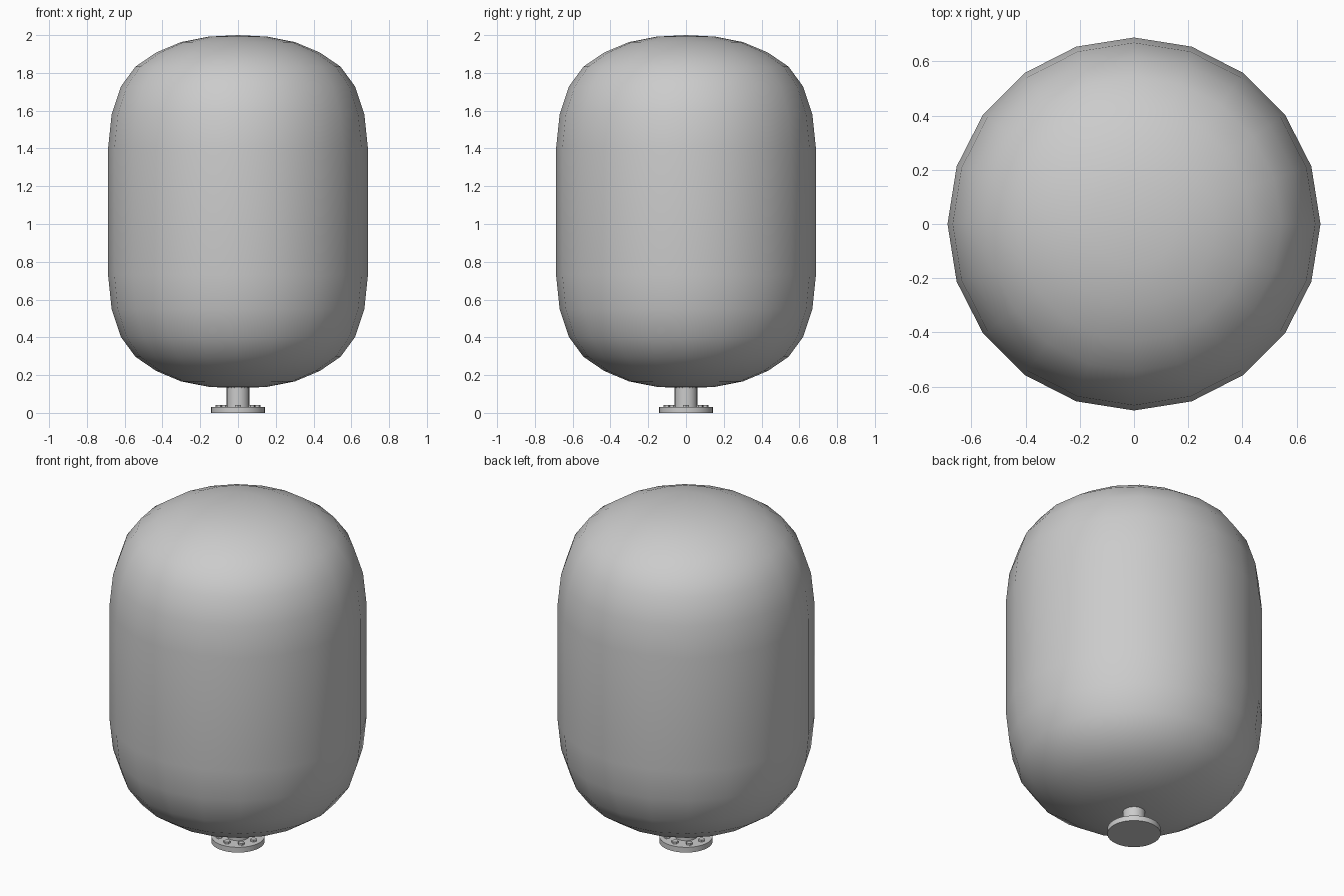
import bpy, math

if "Cube" in bpy.data.objects:
    bpy.data.objects.remove(bpy.data.objects["Cube"])


def lathe(name, profile, sides, angle=30):
    """Revolve (radius, z) points, bottom to top, around the z axis."""
    verts, rings, faces = [], [], []
    for r, z in profile:
        start = len(verts)
        if r == 0:
            verts.append((0, 0, z))
            rings.append([start] * sides)
        else:
            for i in range(sides):
                a = 2 * math.pi * i / sides
                verts.append((r * math.cos(a), r * math.sin(a), z))
            rings.append(list(range(start, start + sides)))
    for lo, hi in zip(rings, rings[1:]):
        for i in range(sides):
            j = (i + 1) % sides
            quad = [lo[i], lo[j], hi[j], hi[i]]
            faces.append(list(dict.fromkeys(quad)))
    mesh = bpy.data.meshes.new(name)
    mesh.from_pydata(verts, [], faces)
    obj = bpy.data.objects.new(name, mesh)
    bpy.context.collection.objects.link(obj)
    bpy.ops.object.select_all(action='DESELECT')
    obj.select_set(True)
    bpy.context.view_layer.objects.active = obj
    bpy.ops.object.shade_smooth_by_angle(angle=math.radians(angle))
    return obj


# Tank shell: straight wall with mirrored domed ends
dome = [(0.688, 1.40), (0.669, 1.58), (0.62, 1.728), (0.543, 1.833),
        (0.433, 1.908), (0.302, 1.963), (0.155, 1.992), (0, 2.0)]
mid = 1.065
bottom = [(r, 2 * mid - z) for r, z in reversed(dome)]
lathe("tank_shell", bottom + dome, 20, 40)

# Outlet pipe under the tank
lathe("outlet_pipe", [(0, 0.02), (0.06, 0.02), (0.06, 0.15), (0, 0.15)], 24)

# Flange disc at the pipe end
lathe("flange", [(0, 0), (0.143, 0), (0.143, 0.031), (0, 0.031)], 32)

# Ring of hexagonal flange bolts
for k in range(8):
    a = 2 * math.pi * k / 8
    bolt = lathe(f"flange_bolt_{k + 1}",
                 [(0, 0.02), (0.018, 0.02), (0.018, 0.042), (0, 0.042)], 6)
    bolt.location = (0.102 * math.cos(a), 0.102 * math.sin(a), 0)
    bolt.rotation_euler.z = a
